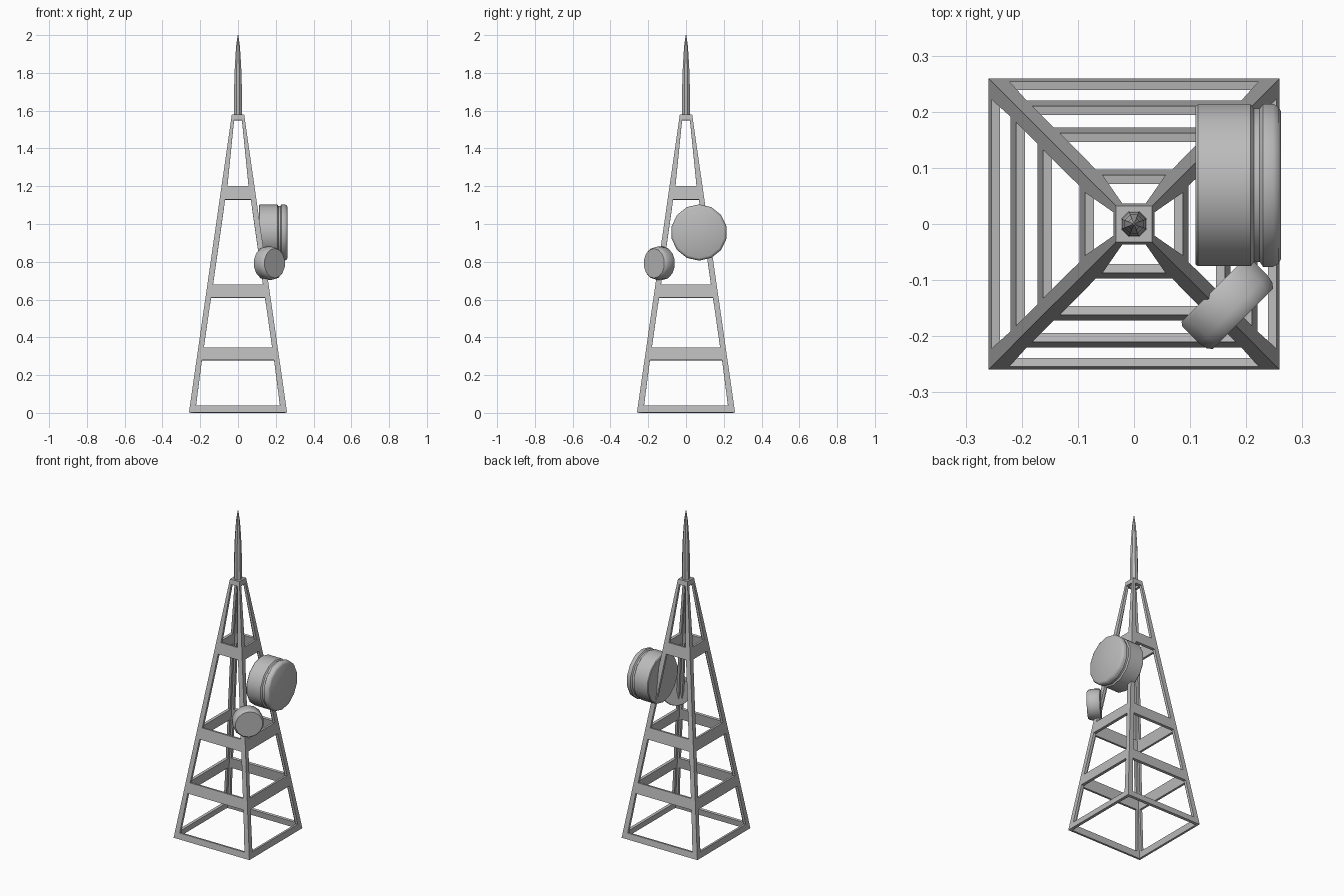
import bpy, bmesh, math
from mathutils import Matrix, Vector

cube = bpy.data.objects.get("Cube")
if cube:
    bpy.data.objects.remove(cube, do_unlink=True)

GREY = (0.5, 0.5, 0.5, 1)
steel = bpy.data.materials.new("grey steel")
steel.use_nodes = True
steel.diffuse_color = GREY
steel.node_tree.nodes["Principled BSDF"].inputs["Base Color"].default_value = GREY


def finish(bm, name, angle=None):
    """Turn a bmesh into a named object."""
    bmesh.ops.remove_doubles(bm, verts=bm.verts, dist=0.0005)
    bmesh.ops.recalc_face_normals(bm, faces=bm.faces)
    mesh = bpy.data.meshes.new(name)
    bm.to_mesh(mesh)
    bm.free()
    mesh.materials.append(steel)
    obj = bpy.data.objects.new(name, mesh)
    bpy.context.collection.objects.link(obj)
    if angle:
        bpy.ops.object.select_all(action='DESELECT')
        obj.select_set(True)
        bpy.context.view_layer.objects.active = obj
        bpy.ops.object.shade_smooth_by_angle(angle=math.radians(angle))
    return obj


def lathe(name, profile, sides, origin, axis, angle):
    """Closed turned solid; profile holds (radius, distance along axis)."""
    bm = bmesh.new()
    turn = Vector(axis).to_track_quat('Z', 'Y').to_matrix().to_4x4()
    place = Matrix.Translation(origin) @ turn
    rings = []
    for r, d in profile:
        ring = []
        for i in range(sides):
            a = math.tau * (i + 0.5) / sides
            ring.append(bm.verts.new(place @ Vector((r * math.cos(a), r * math.sin(a), d))))
        rings.append(ring)
    for low, high in zip(rings, rings[1:]):
        for i in range(sides):
            j = (i + 1) % sides
            bm.faces.new((low[i], low[j], high[j], high[i]))
    bm.faces.new(rings[0][::-1])
    bm.faces.new(rings[-1])
    return finish(bm, name, angle)


# Lattice tower: four sloping sheets with openings between crossbars
def half_width(z):
    return 0.26 - 0.144 * z


LEVELS = [(0.003, 0.228), (0.04, 0.222), (0.28, 0.191), (0.345, 0.181), (0.61, 0.143),
          (0.68, 0.132), (1.13, 0.068), (1.2, 0.056), (1.55, 0.021), (1.58, 0.019)]
bm = bmesh.new()
for side in range(4):
    spin = Matrix.Rotation(side * math.pi / 2, 4, 'Z')
    rows = []
    for z, inner in LEVELS:
        h = half_width(z)
        rows.append([bm.verts.new(spin @ Vector((x, -h, z))) for x in (-h, -inner, inner, h)])
    for k, (low, high) in enumerate(zip(rows, rows[1:])):
        for c in range(3):
            # the middle column is solid only at the crossbars
            if c != 1 or k % 2 == 0:
                bm.faces.new((low[c], low[c + 1], high[c + 1], high[c]))
bmesh.ops.remove_doubles(bm, verts=bm.verts, dist=0.0005)
bm.faces.new(sorted((v for v in bm.verts if v.co.z > 1.57),
                    key=lambda v: math.atan2(v.co.y, v.co.x)))
tower = finish(bm, "lattice_tower")
shell = tower.modifiers.new("sheet thickness", 'SOLIDIFY')
shell.thickness = 0.016
shell.offset = -1
shell.use_even_offset = True

# Needle mast on the cap
lathe("needle_mast",
      [(0.024, 1.57), (0.023, 1.7), (0.018, 1.84), (0.011, 1.94), (0.002, 2.0)],
      8, (0, 0, 0), (0, 0, 1), 30)

# Large drum antenna on the left side, with a groove behind its rim
lathe("large_drum",
      [(0.145, 0), (0.148, 0.004), (0.148, 0.098), (0.14, 0.104), (0.14, 0.114),
       (0.149, 0.12), (0.149, 0.138), (0.143, 0.148), (0.135, 0.152)],
      14, (0.11, 0.069, 0.955), (1, 0, 0), 35)

# Small drum antenna on the front left leg
lathe("small_drum",
      [(0.083, -0.037), (0.088, -0.03), (0.088, 0.014), (0.085, 0.028), (0.078, 0.037)],
      14, (0.168, -0.143, 0.792), (1, -1, 0), 35)
